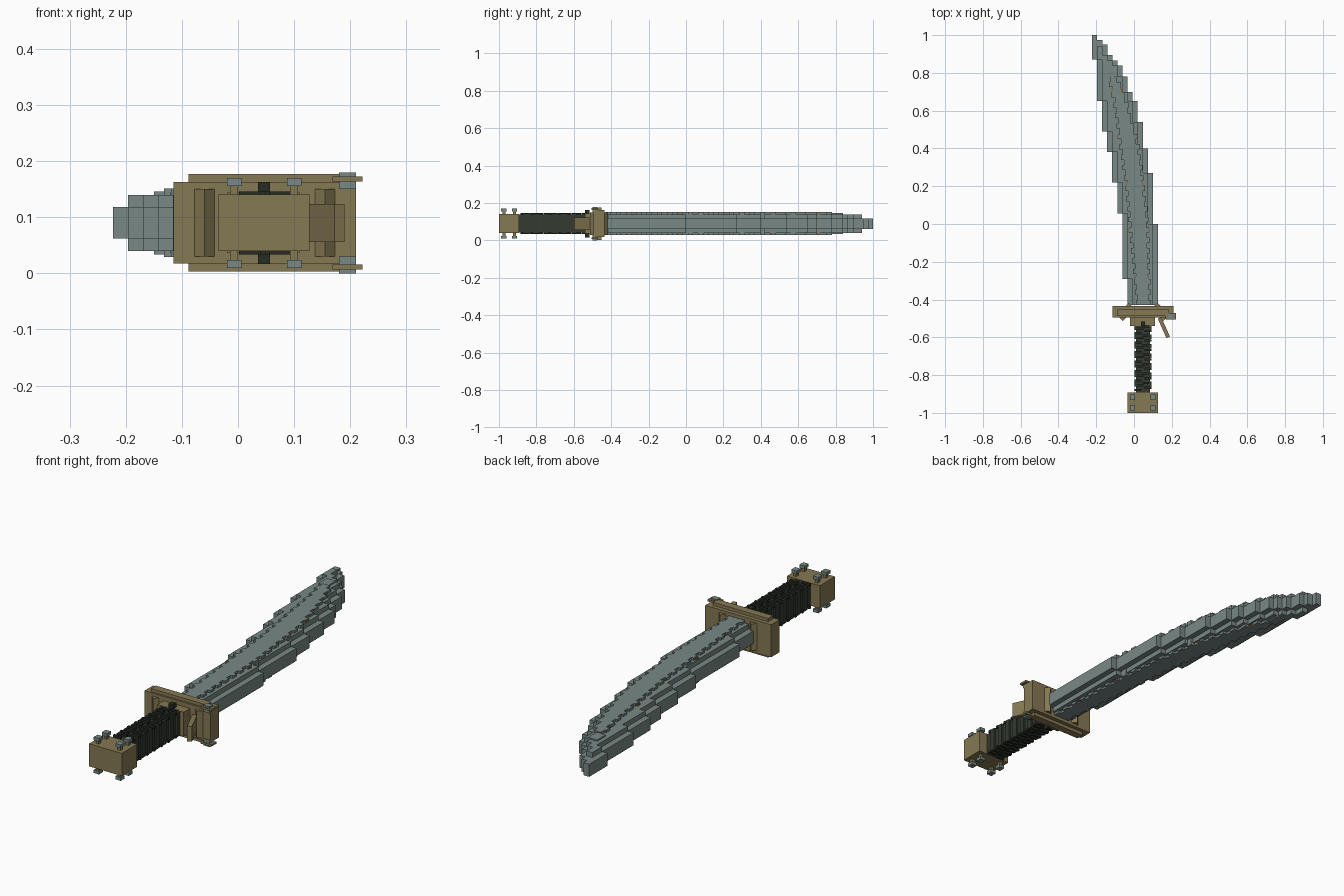
import bpy, bmesh
from mathutils import Matrix, Vector

cube = bpy.data.objects.get("Cube")
if cube:
    bpy.data.objects.remove(cube)

ZC = 0.09  # mid height of the flat-lying sword


def material(name, rgb):
    m = bpy.data.materials.new(name)
    m.use_nodes = True
    m.diffuse_color = (*rgb, 1)
    m.node_tree.nodes["Principled BSDF"].inputs["Base Color"].default_value = (*rgb, 1)
    return m


steel = material("grey green steel", (0.188, 0.25, 0.235))
brass = material("dull brass", (0.235, 0.19, 0.087))
leather = material("dark green leather", (0.033, 0.043, 0.029))
strap = material("black strap", (0.019, 0.025, 0.017))
rust = material("rust", (0.27, 0.14, 0.05))


def box(x0, x1, y0, y1, z0, z1, turn=0):
    """Box given by its limits, turned about its own vertical axis."""
    return (x0, x1, y0, y1, z0, z1, turn)


def slab(x0, x1, y0, y1, half):
    return box(x0, x1, y0, y1, ZC - half, ZC + half)


def both_sides(x0, x1, y0, y1, low, high):
    """Same box on the upper and lower face, heights from the middle plane."""
    return [box(x0, x1, y0, y1, ZC + low, ZC + high),
            box(x0, x1, y0, y1, ZC - high, ZC - low)]


def build(name, boxes, mat):
    bm = bmesh.new()
    for x0, x1, y0, y1, z0, z1, turn in boxes:
        centre = Vector((x0 + x1, y0 + y1, z0 + z1)) / 2
        mtx = (Matrix.Translation(centre) @ Matrix.Rotation(turn, 4, 'Z')
               @ Matrix.Diagonal((x1 - x0, y1 - y0, z1 - z0, 1)))
        bmesh.ops.create_cube(bm, size=1, matrix=mtx)
    mesh = bpy.data.meshes.new(name)
    bm.to_mesh(mesh)
    bm.free()
    mesh.materials.append(mat)
    obj = bpy.data.objects.new(name, mesh)
    bpy.context.collection.objects.link(obj)
    return obj


# Blade outline: each edge moves one column sideways at these lengths
COL = 0.0268
BASE = -0.43
left_ends = [-0.29, 0.055, 0.22, 0.38, 0.49, 0.65, 0.87, 1.0]
right_ends = [0.0, 0.27, 0.40, 0.54, 0.65, 0.70, 0.78, 0.84, 0.865, 0.895, 0.95, 0.975, 1.0]


def step(y, ends, start):
    return start - COL * sum(y > e for e in ends)


edge, core = [], []
cuts = sorted(set([BASE, 0.94] + left_ends + right_ends))
for y0, y1 in zip(cuts, cuts[1:]):
    mid = (y0 + y1) / 2
    xl, xr = step(mid, left_ends, -0.035), step(mid, right_ends, 0.127)
    edge.append(slab(xl, xr, y0, y1, 0.028))
    if y1 <= 0.94:
        core.append(slab(xl + COL, xr - COL, y0, y1, 0.05))
build("blade_edge", edge, steel)
build("blade_core", core, steel)


# Raised centre plate with notched sides
def along(y, pts):
    for (a, p), (b, q) in zip(pts, pts[1:]):
        if y <= b:
            return p + (q - p) * (y - a) / (b - a)
    return pts[-1][1]


plate_left = [(-0.43, 0.01), (0.2, -0.048), (0.65, -0.115), (0.78, -0.145)]
plate_right = [(-0.43, 0.09), (0, 0.078), (0.4, 0.03), (0.65, -0.04), (0.78, -0.09)]
rows, specks = [], []
count = 44
pitch = (0.78 - BASE) / count
for i in range(count):
    y = BASE + pitch * i
    notch = 0.012 * (i % 2)
    xl, xr = along(y, plate_left) + notch, along(y, plate_right) - notch
    rows.append(slab(xl, xr, y, y + pitch, 0.061))
    if i % 9 == 5:
        specks += both_sides(xr, xr + 0.006, y, y + 0.02, 0.05, 0.055)
        specks += both_sides(xl - 0.006, xl, y, y + 0.02, 0.05, 0.055)
rows.append(slab(-0.15, -0.105, 0.78, 0.84, 0.056))
build("blade_centre_plate", rows, steel)
build("rust_specks", specks, rust)

# Guard with a taller rim band and slanted braces
build("guard", [
    box(-0.115, 0.21, -0.495, -0.435, 0.018, 0.163),
    box(-0.088, 0.185, -0.487, -0.453, 0.003, 0.177),
    box(-0.02, 0.11, -0.54, -0.49, 0.036, 0.144),
], brass)
quarter = 0.785
build("guard_braces", [
    box(x - 0.014, x + 0.014, y - 0.014, y + 0.014, 0.03, 0.15, quarter)
    for x, y in [(-0.06, -0.493), (0.155, -0.493), (-0.028, -0.437), (0.125, -0.437)]
], brass)

# Corner hooks on the guard
build("corner_hooks", both_sides(0.168, 0.222, -0.505, -0.47, 0.074, 0.083), brass)
build("corner_pins", both_sides(0.18, 0.21, -0.5, -0.476, 0.06, 0.09), steel)

# Finger lever hanging toward the grip
build("lever", [box(0.148, 0.168, -0.605, -0.492, 0.056, 0.124, 0.42)], brass)

# Grip with staggered wrapping
build("grip", [box(0.01, 0.085, -0.9, -0.5, 0.042, 0.138)], leather)
wraps, side_wraps = [], []
turns = 14
for i in range(turns):
    y = -0.885 + i * 0.025
    shift = 0.01 * (i % 2)
    wraps += both_sides(0.002 + shift, 0.04 + shift, y, y + 0.012, 0.045, 0.056)
    wraps += both_sides(0.055 - shift, 0.093 - shift, y + 0.012, y + 0.024, 0.045, 0.056)
    if i % 2:
        for x in (0.002, 0.083):
            side_wraps.append(slab(x, x + 0.01, y, y + 0.025, 0.053))
wraps += both_sides(0.036, 0.057, -0.54, -0.515, 0.05, 0.073)
build("grip_wrap", wraps, strap)
build("grip_side_wrap", side_wraps, leather)

# Pommel block with capped studs
build("pommel", [box(-0.035, 0.127, -1.0, -0.893, 0.04, 0.141)], brass)
stems, caps = [], []
for x in (-0.007, 0.1):
    for y in (-0.974, -0.917):
        stems += both_sides(x - 0.007, x + 0.007, y - 0.008, y + 0.008, 0.05, 0.068)
        caps += both_sides(x - 0.013, x + 0.013, y - 0.014, y + 0.014, 0.066, 0.08)
build("stud_stems", stems, brass)
build("stud_caps", caps, steel)
